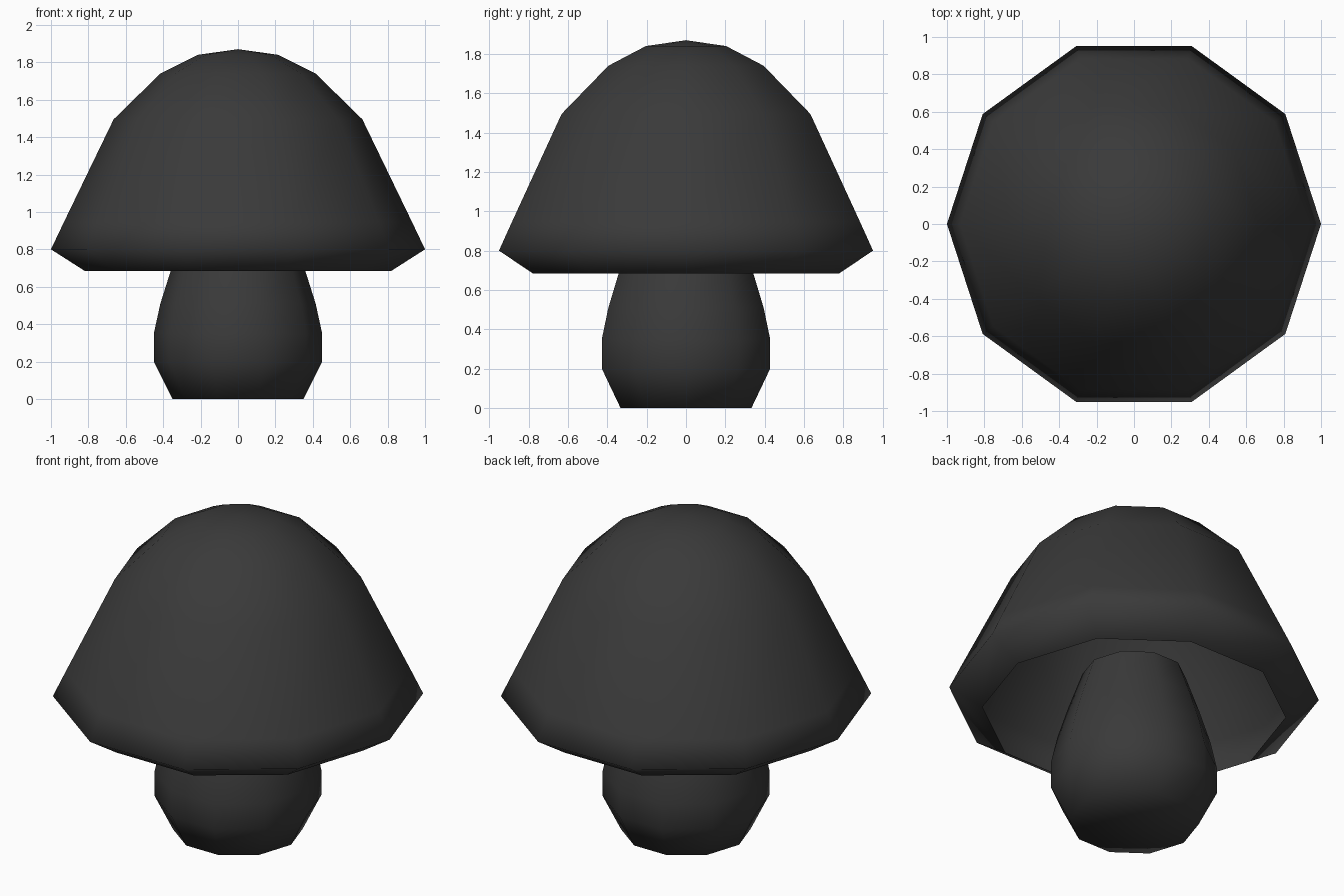
import bpy, bmesh, math

if "Cube" in bpy.data.objects:
    bpy.data.objects.remove(bpy.data.objects["Cube"])

SIDES = 10

mat = bpy.data.materials.new("dark_grey")
mat.diffuse_color = (0.042, 0.042, 0.042, 1)
mat.use_nodes = True
mat.node_tree.nodes["Principled BSDF"].inputs["Base Color"].default_value = mat.diffuse_color


def lathe(name, profile):
    """Revolve (radius, z) points about z; a zero radius becomes a pole."""
    bm = bmesh.new()
    rings = []
    for r, z in profile:
        if r == 0:
            rings.append([bm.verts.new((0, 0, z))] * SIDES)
        else:
            rings.append([bm.verts.new((r * math.cos(math.tau * i / SIDES),
                                        r * math.sin(math.tau * i / SIDES), z))
                          for i in range(SIDES)])
    for a, b in zip(rings, rings[1:]):
        for i in range(SIDES):
            j = (i + 1) % SIDES
            corners = list(dict.fromkeys((a[i], a[j], b[j], b[i])))
            bm.faces.new(corners).smooth = True
    bmesh.ops.recalc_face_normals(bm, faces=bm.faces[:])
    mesh = bpy.data.meshes.new(name)
    bm.to_mesh(mesh)
    bm.free()
    mesh.materials.append(mat)
    ob = bpy.data.objects.new(name, mesh)
    bpy.context.collection.objects.link(ob)
    return ob


# Bulbous stem
lathe("stem", [(0, 0), (0.35, 0), (0.45, 0.2), (0.45, 0.35),
               (0.415, 0.51), (0.355, 0.70), (0.28, 0.91)])

# Domed cap: open shell with turned-in rim
lathe("cap", [(0.82, 0.685), (1.0, 0.80), (0.93, 0.947), (0.665, 1.495),
              (0.415, 1.74), (0.215, 1.84), (0, 1.87)])
